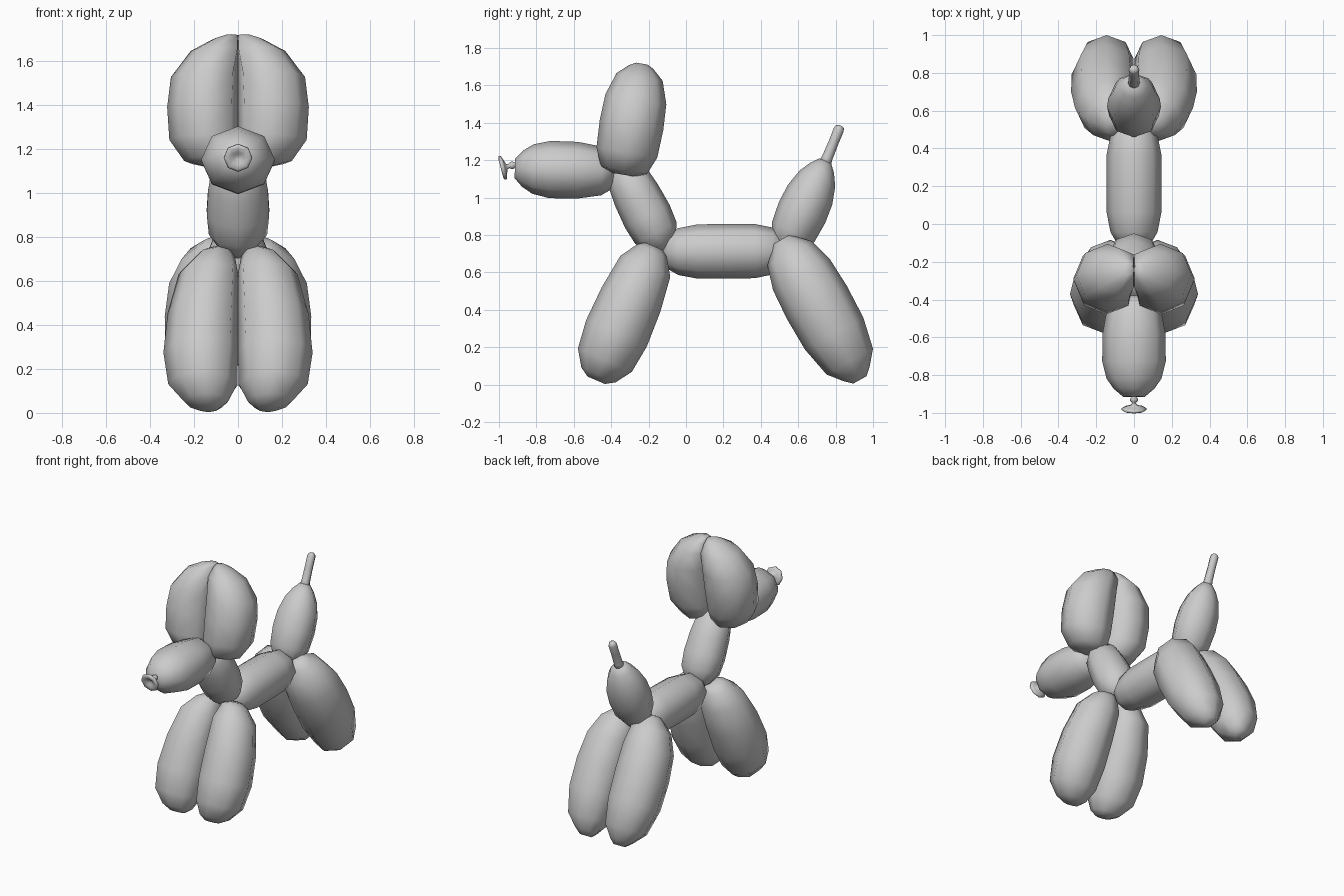
import bpy, bmesh
from math import cos, sin, pi
from mathutils import Vector

SIDES = 8


def balloon(name, a, b, rings, wide=1.0, pair=False):
    """Eight-sided inflated tube along (y, z) line a-b; rings are (t, radius, x offset)."""
    a, b = Vector((0, *a)), Vector((0, *b))
    d = (b - a).normalized()
    up = Vector((0, -d.z, d.y))
    bm = bmesh.new()
    loops = []
    for t, r, cx in rings:
        loop = []
        for i in range(SIDES):
            ang = 2 * pi * i / SIDES
            p = a.lerp(b, t) + up * (r * sin(ang))
            p.x = cx + r * wide * cos(ang)
            if pair:
                p.x = max(p.x, 0.0)      # twin balloons press flat together
            loop.append(bm.verts.new(p))
        loops.append(loop)
    for l0, l1 in zip(loops, loops[1:]):
        for i in range(SIDES):
            j = (i + 1) % SIDES
            bm.faces.new((l0[i], l0[j], l1[j], l1[i]))
    bm.faces.new(loops[0])
    bm.faces.new(loops[-1])
    bmesh.ops.recalc_face_normals(bm, faces=bm.faces)
    for f in bm.faces:
        f.smooth = True
    me = bpy.data.meshes.new(name)
    bm.to_mesh(me)
    bm.free()
    ob = bpy.data.objects.new(name, me)
    bpy.context.collection.objects.link(ob)
    if pair:
        mod = ob.modifiers.new("mirror", 'MIRROR')
        mod.use_mirror_merge = False
    return ob


def single(*rings):
    return [(t, r, 0.0) for t, r in rings]


# body
balloon("body", (-0.12, 0.71), (0.53, 0.715), single(
    (0, .05), (.04, .095), (.12, .125), (.28, .145), (.5, .146),
    (.75, .145), (.9, .125), (.97, .09), (1, .05)))

# neck
balloon("neck", (-0.345, 1.17), (-0.115, 0.72), single(
    (0, .05), (.05, .085), (.16, .115), (.35, .128), (.6, .134),
    (.8, .125), (.93, .085), (1, .04)), wide=1.06)

# snout
balloon("snout", (-0.38, 1.14), (-0.915, 1.155), single(
    (0, .05), (.04, .10), (.13, .13), (.38, .152), (.65, .153),
    (.82, .132), (.92, .098), (1, .052)), wide=1.1)

# tied knot with dished lip
balloon("nose_knot", (-0.90, 1.18), (-0.985, 1.158), single(
    (0, .012), (.18, .012), (.28, .02), (.42, .02), (.55, .011), (.68, .014),
    (.8, .045), (.88, .065), (1, .065), (1.06, .052), (1.0, .03), (.85, .012)))

# ears
balloon("ears", (-0.336, 1.122), (-0.236, 1.716), [
    (0, .06, .09), (.04, .125, .12), (.2, .165, .147), (.45, .172, .15),
    (.68, .165, .14), (.88, .125, .09), (.97, .065, .05), (1, .03, .03)], pair=True)

# front legs
balloon("front_legs", (-0.171, 0.739), (-0.48, 0.023), [
    (0, .05, .09), (.03, .085, .10), (.15, .145, .125), (.4, .17, .15),
    (.65, .177, .162), (.85, .157, .16), (.96, .10, .145), (1, .05, .135)], pair=True)

# back legs
balloon("back_legs", (0.512, 0.777), (0.93, 0.025), [
    (0, .05, .10), (.03, .075, .11), (.1, .135, .12), (.25, .173, .14),
    (.45, .183, .15), (.67, .178, .152), (.87, .142, .145), (.96, .078, .135),
    (1, .04, .13)], pair=True)

# tail bubble
balloon("tail", (0.53, 0.72), (0.745, 1.195), single(
    (0, .05), (.06, .09), (.2, .125), (.42, .136), (.62, .13),
    (.8, .105), (.92, .07), (1, .035)), wide=1.05)

# uninflated tail tip
balloon("tail_tip", (0.738, 1.17), (0.826, 1.385), single(
    (0, .036), (.2, .029), (.6, .027), (.9, .028), (.97, .022), (1, .01)))
